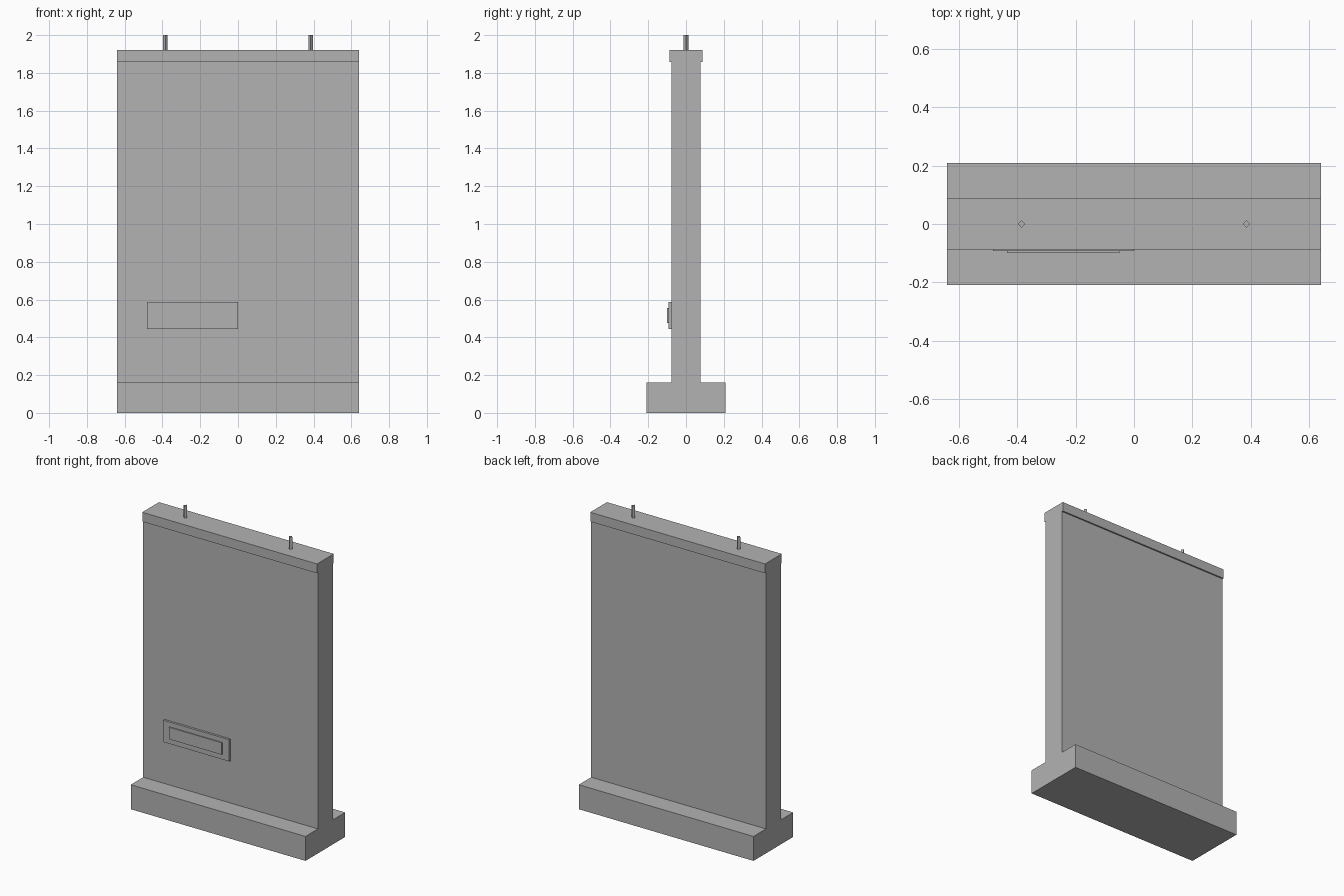
import bpy, bmesh, math

if "Cube" in bpy.data.objects:
    bpy.data.objects.remove(bpy.data.objects["Cube"])

grey = bpy.data.materials.new("concrete_grey")
grey.diffuse_color = (0.45, 0.45, 0.45, 1)
grey.use_nodes = True
grey.node_tree.nodes["Principled BSDF"].inputs["Base Color"].default_value = grey.diffuse_color


def finish(name, bm):
    bmesh.ops.recalc_face_normals(bm, faces=bm.faces)
    mesh = bpy.data.meshes.new(name)
    bm.to_mesh(mesh)
    bm.free()
    mesh.materials.append(grey)
    obj = bpy.data.objects.new(name, mesh)
    bpy.context.collection.objects.link(obj)
    return obj


def box(name, x0, x1, y0, y1, z0, z1):
    bm = bmesh.new()
    bmesh.ops.create_cube(bm, size=1)
    for v in bm.verts:
        v.co = (x1 if v.co.x > 0 else x0,
                y1 if v.co.y > 0 else y0,
                z1 if v.co.z > 0 else z0)
    return finish(name, bm)


# Wall panel: half profile (y, z) of foot, slab and cap, mirrored and extruded along x
HALF_WIDTH = 0.64
half = [(0.208, 0), (0.208, 0.162), (0.078, 0.162),
        (0.078, 1.858), (0.0875, 1.858), (0.0875, 1.92)]
profile = half + [(-y, z) for y, z in reversed(half)]
bm = bmesh.new()
face = bm.faces.new([bm.verts.new((-HALF_WIDTH, y, z)) for y, z in profile])
side = bmesh.ops.extrude_face_region(bm, geom=[face])
bmesh.ops.translate(bm, vec=(2 * HALF_WIDTH, 0, 0),
                    verts=[g for g in side["geom"] if isinstance(g, bmesh.types.BMVert)])
finish("wall_panel", bm)

# Plaque on the front, with a raised centre
box("plaque", -0.482, 0, -0.0925, -0.078, 0.443, 0.587)
box("plaque_centre", -0.435, -0.05, -0.10, -0.0925, 0.477, 0.556)

# Four-sided lifting pins on the cap
for label, x in (("left", -0.385), ("right", 0.385)):
    bm = bmesh.new()
    bmesh.ops.create_cone(bm, cap_ends=True, segments=4,
                          radius1=0.0125, radius2=0.0125, depth=0.08)
    for v in bm.verts:
        # corners point along x and y
        angle = round(math.atan2(v.co.y, v.co.x) / (math.pi / 2)) * math.pi / 2
        v.co.x, v.co.y = 0.0125 * math.cos(angle), 0.0125 * math.sin(angle)
    finish(label + "_lifting_pin", bm).location = (x, 0, 1.96)
